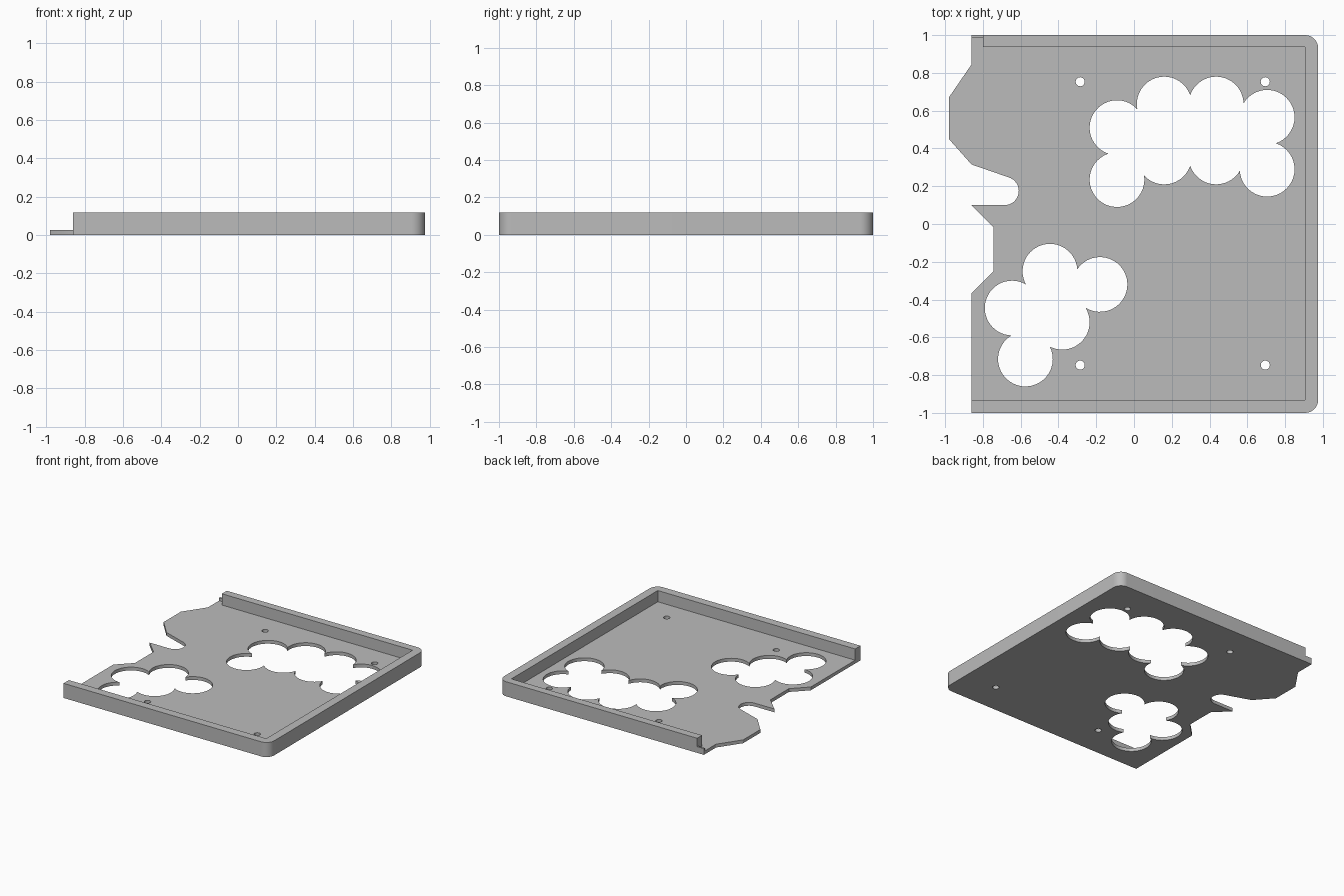
import bpy, bmesh, math
from mathutils import Vector

cube = bpy.data.objects.get("Cube")
if cube:
    bpy.data.objects.remove(cube, do_unlink=True)

grey = bpy.data.materials.new("plain grey")
grey.use_nodes = True
colour = (0.5, 0.5, 0.5, 1)
grey.diffuse_color = colour
grey.node_tree.nodes["Principled BSDF"].inputs["Base Color"].default_value = colour

FLOOR, TOP = 0.027, 0.118
LOBE = 0.145


def arc(cx, cy, r, start, end, steps=16):
    """Points along an arc, angles in degrees."""
    angles = [math.radians(start + (end - start) * i / steps) for i in range(steps + 1)]
    return [(cx + r * math.cos(a), cy + r * math.sin(a)) for a in angles]


def lobed(centres, r=LOBE):
    """Outer outline of overlapping circles whose centres run anticlockwise."""
    pts = [Vector(c) for c in centres]
    cusps = []
    for a, b in zip(pts, pts[1:] + pts[:1]):
        d = b - a
        h = math.sqrt(r * r - d.length_squared / 4)
        cusps.append((a + b) / 2 + Vector((d.y, -d.x)).normalized() * h)
    outline = []
    for i, c in enumerate(pts):
        u, v = cusps[i - 1] - c, cusps[i] - c
        start = math.degrees(math.atan2(u.y, u.x))
        end = math.degrees(math.atan2(v.y, v.x))
        if end < start:
            end += 360
        outline += arc(c.x, c.y, r, start, end, 28)[:-1]
    return outline


def prism(name, outlines, z0, z1):
    """Solid from a flat outline; further outlines become holes."""
    curve = bpy.data.curves.new(name + "_profile", "CURVE")
    curve.dimensions = "2D"
    curve.fill_mode = "BOTH"
    curve.extrude = (z1 - z0) / 2
    for outline in outlines:
        spline = curve.splines.new("POLY")
        spline.points.add(len(outline) - 1)
        for p, (x, y) in zip(spline.points, outline):
            p.co = (x, y, 0, 1)
        spline.use_cyclic_u = True
    helper = bpy.data.objects.new(name + "_profile", curve)
    bpy.context.collection.objects.link(helper)
    deps = bpy.context.evaluated_depsgraph_get()
    mesh = bpy.data.meshes.new_from_object(helper.evaluated_get(deps))
    bpy.data.objects.remove(helper, do_unlink=True)
    bm = bmesh.new()
    bm.from_mesh(mesh)
    bmesh.ops.remove_doubles(bm, verts=bm.verts, dist=0.0001)
    bmesh.ops.translate(bm, verts=bm.verts, vec=(0, 0, (z0 + z1) / 2))
    bmesh.ops.recalc_face_normals(bm, faces=bm.faces)
    bm.to_mesh(mesh)
    bm.free()
    mesh.materials.clear()
    mesh.materials.append(grey)
    obj = bpy.data.objects.new(name, mesh)
    bpy.context.collection.objects.link(obj)
    bpy.ops.object.select_all(action="DESELECT")
    obj.select_set(True)
    bpy.context.view_layer.objects.active = obj
    bpy.ops.object.shade_smooth_by_angle(angle=math.radians(30))
    return obj


# Rounded right-hand side shared by the floor and the rim
rounded = arc(0.905, -0.93, 0.07, -90, 0) + arc(0.905, 0.93, 0.07, 0, 90)

# Floor plate with its notched edge, lobed windows and screw holes
notched = [(-0.86, 1), (-0.86, 0.845), (-0.98, 0.67), (-0.98, 0.45), (-0.86, 0.315)]
notched += arc(-0.685, 0.175, 0.075, 72, -90)
notched += [(-0.86, 0.1), (-0.745, -0.015), (-0.745, -0.25), (-0.86, -0.365), (-0.86, -1)]
large_window = lobed([(-0.09, 0.235), (0.16, 0.355), (0.435, 0.355), (0.705, 0.29),
                      (0.705, 0.565), (0.435, 0.635), (0.16, 0.635), (-0.09, 0.51)])
small_window = lobed([(-0.575, -0.715), (-0.38, -0.52), (-0.18, -0.32),
                      (-0.445, -0.25), (-0.645, -0.445)])
screw_holes = [arc(x, y, 0.024, 0, 345, 23) for x in (-0.285, 0.695) for y in (-0.747, 0.753)]
prism("floor_plate", [rounded + notched, large_window, small_window] + screw_holes, 0, FLOOR)

# Raised rim around three sides
rim = [(-0.86, -1)] + rounded + [(-0.8, 1), (-0.8, 0.937), (0.905, 0.937),
                                 (0.905, -0.932), (-0.86, -0.932)]
prism("rim_wall", [rim], FLOOR, TOP)

# Low thin lip beyond the end of the back wall
prism("back_lip", [[(-0.86, 0.987), (-0.8, 0.987), (-0.8, 1), (-0.86, 1)]], FLOOR, 0.05)
